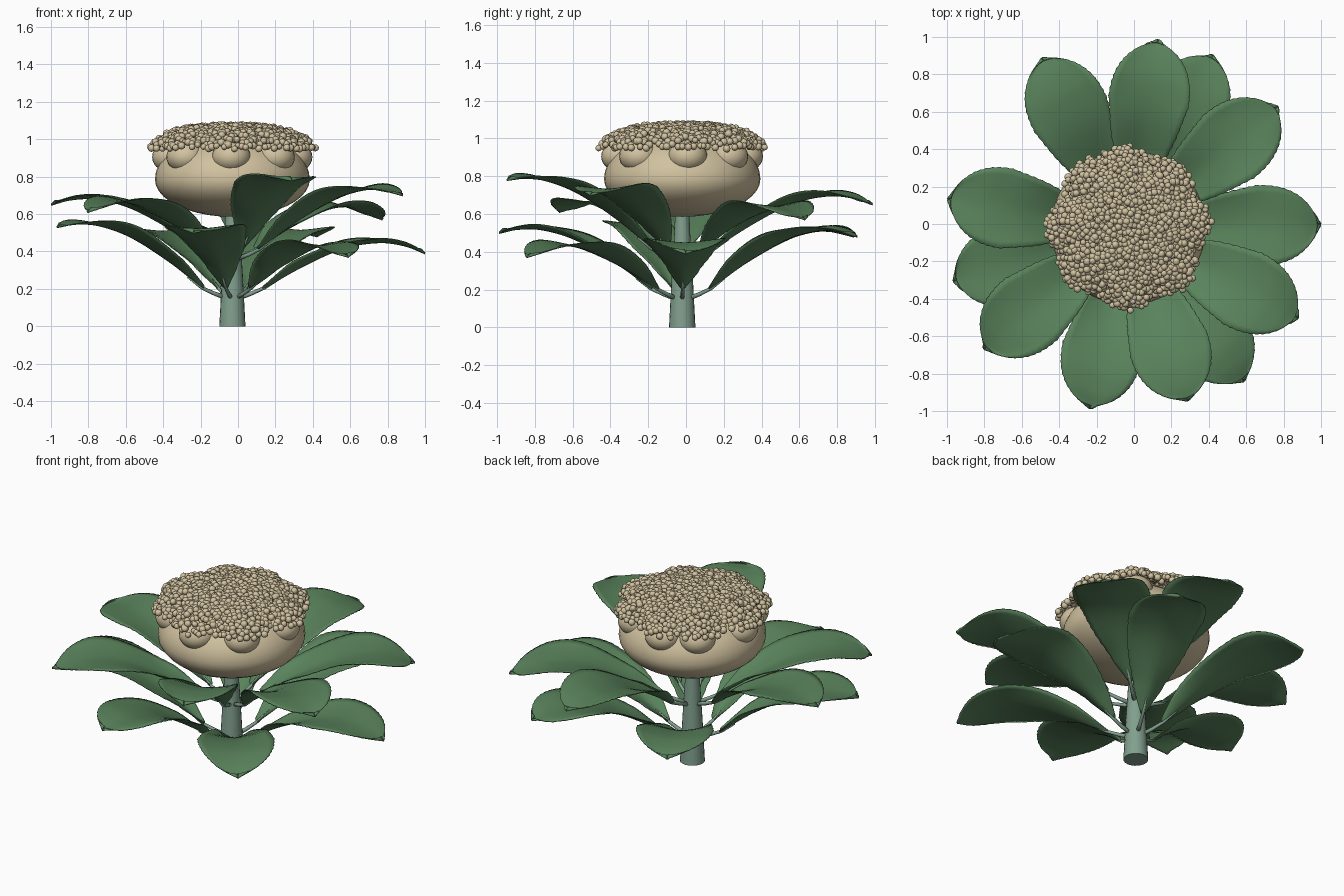
import bpy, bmesh, math, random
from mathutils import Vector, Matrix

if "Cube" in bpy.data.objects:
    bpy.data.objects.remove(bpy.data.objects["Cube"])

random.seed(4)
AX, AY = -0.03, -0.02          # plant axis


def material(name, rgb):
    m = bpy.data.materials.new(name)
    m.diffuse_color = (*rgb, 1)
    m.use_nodes = True
    m.node_tree.nodes["Principled BSDF"].inputs["Base Color"].default_value = m.diffuse_color
    return m


LEAF = material("leaf green", (0.10, 0.225, 0.105))
STEM = material("stem grey green", (0.22, 0.35, 0.27))
CREAM = material("curd cream", (0.64, 0.54, 0.35))


def build(name, verts, faces, mat):
    me = bpy.data.meshes.new(name)
    me.from_pydata([tuple(v) for v in verts], [], faces)
    me.materials.append(mat)
    for p in me.polygons:
        p.use_smooth = True
    ob = bpy.data.objects.new(name, me)
    bpy.context.collection.objects.link(ob)
    return ob


def ellipsoid(name, loc, rx, down, up, mat, seg=40, rings=20):
    """Round body with separate heights below and above its equator."""
    bm = bmesh.new()
    bmesh.ops.create_uvsphere(bm, u_segments=seg, v_segments=rings, radius=1)
    verts = [Vector(loc) + Vector((v.co.x * rx, v.co.y * rx, v.co.z * (up if v.co.z > 0 else down)))
             for v in bm.verts]
    faces = [[v.index for v in f.verts] for f in bm.faces]
    bm.free()
    return build(name, verts, faces, mat)


def tube(name, points, radii, n, mat):
    """Round tube through points with a radius at each one."""
    verts, faces = [], []
    for i, p in enumerate(points):
        d = points[min(i + 1, len(points) - 1)] - points[max(i - 1, 0)]
        q = d.to_track_quat('Z', 'Y')
        for k in range(n):
            a = 2 * math.pi * k / n
            verts.append(p + q @ Vector((radii[i] * math.cos(a), radii[i] * math.sin(a), 0)))
    for i in range(len(points) - 1):
        for k in range(n):
            a, b = i * n + k, i * n + (k + 1) % n
            faces.append((a, b, b + n, a + n))
    faces.append(tuple(reversed(range(n))))
    faces.append(tuple(range((len(points) - 1) * n, len(points) * n)))
    return build(name, verts, faces, mat)


def curve(keys, x):
    """Smooth interpolation through (x, y) keys."""
    for i in range(len(keys) - 1):
        (x0, y0), (x1, y1) = keys[i], keys[i + 1]
        if x <= x1 or i == len(keys) - 2:
            def slope(j):
                a, b = keys[max(j - 1, 0)], keys[min(j + 1, len(keys) - 1)]
                return (b[1] - a[1]) / (b[0] - a[0])
            h = x1 - x0
            t = (x - x0) / h
            return ((2*t**3 - 3*t**2 + 1) * y0 + (t**3 - 2*t**2 + t) * h * slope(i)
                    + (3*t**2 - 2*t**3) * y1 + (t**3 - t**2) * h * slope(i + 1))


# Stem
stem = tube("stem", [Vector((AX, AY, z)) for z in (0, 0.27, 0.5, 0.66)],
            [0.07, 0.056, 0.042, 0.035], 20, STEM)
bpy.context.view_layer.objects.active = stem
stem.select_set(True)
bpy.ops.object.shade_smooth_by_angle(angle=math.radians(40))

# Leaves: half width up to the widest point, and rise, against position
WIDTH = [(0, 0.012), (0.12, 0.075), (0.35, 0.16), (0.62, 0.215)]
RISE = [(0, 0.05), (0.25, 0.17), (0.5, 0.265), (0.72, 0.30), (0.88, 0.29), (1, 0.26)]


def half_width(t):
    if t < 0.62:
        return curve(WIDTH, t)
    return 0.002 + 0.213 * max(0, 1 - ((t - 0.62) / 0.38) ** 2.5) ** 0.6


def leaf(i, z0, angle, reach, tip_z, droop):
    rot = Matrix.Translation((AX, AY, 0)) @ Matrix.Rotation(math.radians(angle), 4, 'Z')
    lift = tip_z + droop - z0 - 0.26
    r0, nu, nv = 0.16, 44, 12
    ph = random.uniform(0, 6)
    verts, faces = [], []
    for a in range(nu + 1):
        t = 1 - (1 - a / nu) ** 1.4
        w = half_width(t) + (0.002 * (-1) ** a if 0.1 < t < 0.95 else 0)
        z = z0 + curve(RISE, t) + lift * t ** 0.85 - droop * t ** 4
        for b in range(nv + 1):
            s = 2 * b / nv - 1
            cup = 0.055 * (1 - 0.75 * t) * abs(s) ** 1.5 * min(1, 0.3 + 4 * t) \
                + 0.008 * abs(s) ** 3 * math.sin(9 * t + ph + 2 * s)
            verts.append(rot @ Vector((r0 + (reach - r0) * t - 0.02 * s * s * t, s * w, z + cup)))
    for a in range(nu):
        for b in range(nv):
            k = a * (nv + 1) + b
            faces.append((k, k + nv + 1, k + nv + 2, k + 1))
    blade = build(f"leaf_{i}", verts, faces, LEAF)
    sol = blade.modifiers.new("thickness", 'SOLIDIFY')
    sol.thickness = 0.005
    # Stalk joining blade to stem
    pts = [rot @ Vector((r, 0, z0 + h)) for r, h in ((0.03, 0), (0.1, 0.025), (0.17, 0.055), (0.25, 0.1 + lift * 0.1))]
    tube(f"leaf_stalk_{i}", pts, [0.013, 0.011, 0.009, 0.004], 8, STEM)


# Two whorls of six: stalk height, then angle, reach, tip height, tip droop
LOWER = [(1, 1.03, 0.39, 0.03), (64, 1.03, 0.48, 0.02), (117, 1.02, 0.48, 0.01),
         (-163, 0.98, 0.53, 0.0), (-102, 0.99, 0.50, 0.0), (-53, 1.03, 0.37, 0.03)]
UPPER = [(-28, 1.03, 0.70, 0.02), (39, 1.03, 0.57, 0.04), (81, 1.02, 0.65, 0.03),
         (171, 0.98, 0.65, 0.0), (-140, 1.01, 0.61, 0.03), (-71, 0.98, 0.78, -0.01)]
for i, spec in enumerate(LOWER):
    leaf(i + 1, 0.15, *spec)
for i, spec in enumerate(UPPER):
    leaf(i + 7, 0.36, *spec)

# Head: body and a ring of lumps
ellipsoid("head_body", (AX, AY, 0.785), 0.414, 0.2, 0.26, CREAM)
LUMPS = [5, 49, 95, 130, 180, 220, 269, 315]
for i, d in enumerate(LUMPS):
    a = math.radians(d)
    ellipsoid(f"lump_{i + 1}", (AX + 0.325 * math.cos(a), AY + 0.325 * math.sin(a), 0.905),
              0.104, 0.085, 0.085, CREAM, 24, 14)

# Florets: small balls spread in a spiral over the lumpy top
bm = bmesh.new()
bmesh.ops.create_icosphere(bm, subdivisions=2, radius=1)
bv = [v.co.copy() for v in bm.verts]
bf = [[v.index for v in f.verts] for f in bm.faces]
bm.free()
verts, faces = [], []
N = 1050
for i in range(N):
    q = math.sqrt((i + 0.5) / N)
    a = i * math.radians(137.508) + random.uniform(-0.03, 0.03)
    near = min(abs((math.degrees(a) - d + 180) % 360 - 180) for d in LUMPS)
    edge = 0.445 - 0.06 * min(1, near / 23) ** 1.5
    r = q * edge + random.uniform(-0.008, 0.008)
    z = 1.07 - 0.03 * q ** 2 - 0.085 * q ** 5 + random.uniform(-0.014, 0.008)
    c = Vector((AX + r * math.cos(a), AY + r * math.sin(a), z))
    s = random.uniform(0.016, 0.021)
    k = len(verts)
    verts += [c + v * s for v in bv]
    faces += [[j + k for j in f] for f in bf]
build("florets", verts, faces, CREAM)
